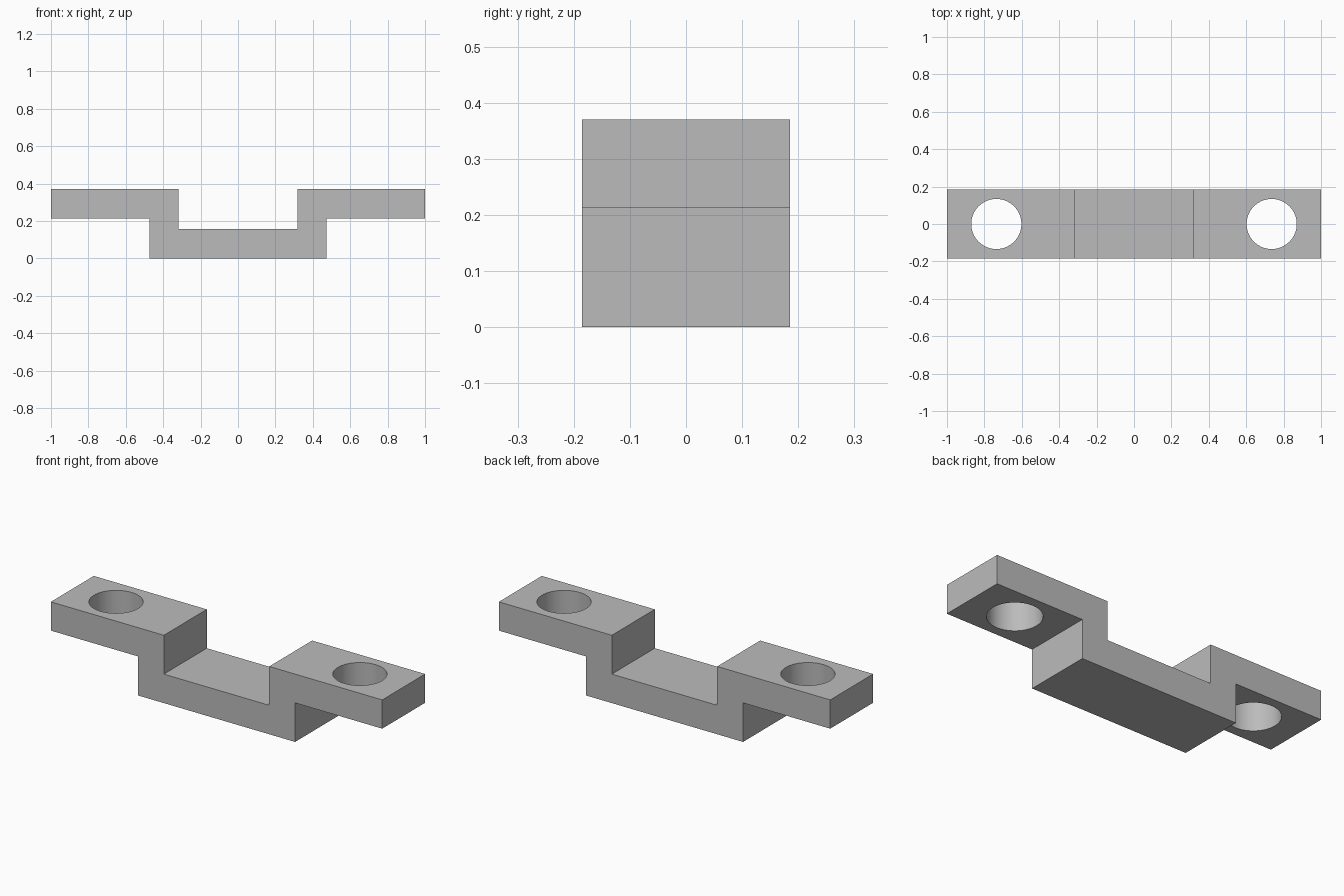
import bpy
import bmesh

cube = bpy.data.objects.get("Cube")
if cube:
    bpy.data.objects.remove(cube, do_unlink=True)

HALF_DEPTH = 0.185
HOLE_X, HOLE_RADIUS = 0.736, 0.134

grey = bpy.data.materials.new("plain grey")
grey.use_nodes = True
grey.diffuse_color = (0.5, 0.5, 0.5, 1)
grey.node_tree.nodes["Principled BSDF"].inputs["Base Color"].default_value = (0.5, 0.5, 0.5, 1)


def add_object(name, bm):
    mesh = bpy.data.meshes.new(name)
    bmesh.ops.recalc_face_normals(bm, faces=bm.faces)
    bm.to_mesh(mesh)
    bm.free()
    mesh.materials.append(grey)
    obj = bpy.data.objects.new(name, mesh)
    bpy.context.collection.objects.link(obj)
    return obj


# Stepped strap: half profile mirrored, then extruded through its depth
half = [(0.474, 0), (0.474, 0.213), (1, 0.213), (1, 0.37), (0.318, 0.37), (0.318, 0.158)]
profile = half + [(-x, z) for x, z in reversed(half)]
bm = bmesh.new()
face = bm.faces.new([bm.verts.new((x, -HALF_DEPTH, z)) for x, z in profile])
extruded = bmesh.ops.extrude_face_region(bm, geom=[face])["geom"]
bmesh.ops.translate(bm, vec=(0, 2 * HALF_DEPTH, 0),
                    verts=[v for v in extruded if isinstance(v, bmesh.types.BMVert)])
bracket = add_object("bracket", bm)

# Round bolt holes through both tabs
for side, sign in (("left", 1), ("right", -1)):
    bm = bmesh.new()
    bmesh.ops.create_cone(bm, cap_ends=True, segments=64, radius1=HOLE_RADIUS,
                          radius2=HOLE_RADIUS, depth=0.5)
    bmesh.ops.translate(bm, vec=(sign * HOLE_X, 0, 0.3), verts=bm.verts)
    cutter = add_object(side + "_hole_cutter", bm)
    cutter.hide_render = True
    cutter.hide_viewport = True
    cut = bracket.modifiers.new(side + " hole", "BOOLEAN")
    cut.operation = "DIFFERENCE"
    cut.solver = "EXACT"
    cut.object = cutter

# Bake the cuts so the hole walls can be shaded smooth
bpy.context.view_layer.objects.active = bracket
bracket.select_set(True)
for modifier in list(bracket.modifiers):
    bpy.ops.object.modifier_apply(modifier=modifier.name)
bpy.ops.object.shade_smooth_by_angle()
